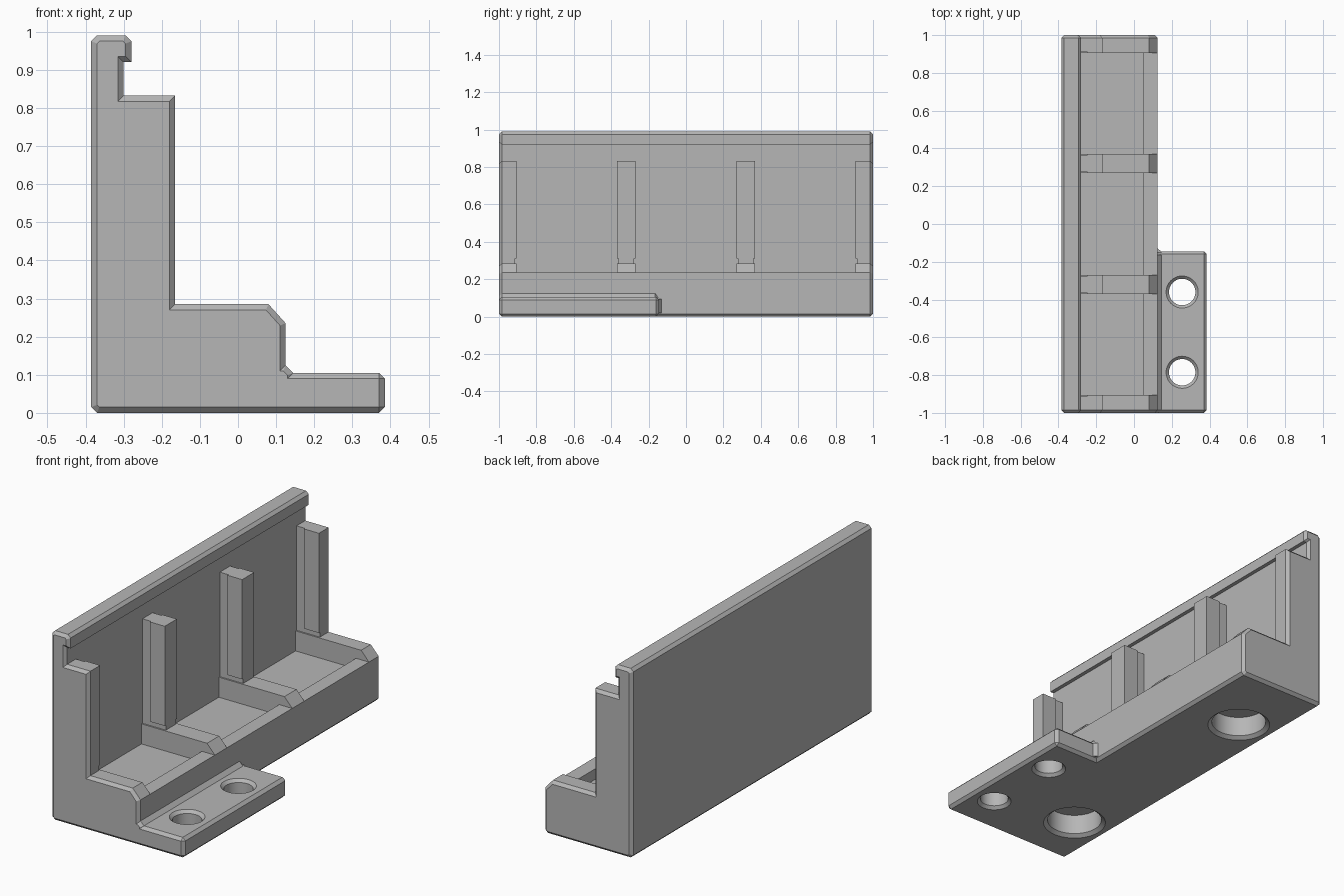
import bpy, bmesh, math

cube = bpy.data.objects.get("Cube")
if cube:
    bpy.data.objects.remove(cube, do_unlink=True)

GREY = 0.47
CH = 0.015  # chamfer width
mat = bpy.data.materials.new("plain grey")
mat.use_nodes = True
mat.diffuse_color = (GREY, GREY, GREY, 1)
mat.node_tree.nodes["Principled BSDF"].inputs["Base Color"].default_value = (GREY, GREY, GREY, 1)


def finish(name, bm):
    bmesh.ops.recalc_face_normals(bm, faces=bm.faces[:])
    me = bpy.data.meshes.new(name)
    bm.to_mesh(me)
    bm.free()
    me.materials.append(mat)
    ob = bpy.data.objects.new(name, me)
    bpy.context.collection.objects.link(ob)
    return ob


def prism(name, profile, y0, y1, chamfer=0.0):
    """Extrude an (x, z) profile along y, optionally chamfering both ends."""
    bm = bmesh.new()
    a = [bm.verts.new((x, y0 + chamfer, z)) for x, z in profile]
    b = [bm.verts.new((x, y1 - chamfer, z)) for x, z in profile]
    n = len(a)
    for i in range(n):
        j = (i + 1) % n
        bm.faces.new((a[i], a[j], b[j], b[i]))
    ends = [(bm.faces.new(a), y0), (bm.faces.new(b[::-1]), y1)]
    bmesh.ops.recalc_face_normals(bm, faces=bm.faces[:])
    if chamfer:
        for face, y in ends:
            bmesh.ops.inset_individual(bm, faces=[face], thickness=chamfer,
                                       depth=0, use_even_offset=True)
            for v in face.verts:
                v.co.y = y
    return finish(name, bm)


def turned(name, rings, x, y, sides=48):
    """Stack circular rings of (radius, z) into a closed round solid."""
    bm = bmesh.new()
    loops = []
    for r, z in rings:
        angles = [2 * math.pi * i / sides for i in range(sides)]
        loops.append([bm.verts.new((x + r * math.cos(t), y + r * math.sin(t), z)) for t in angles])
    for lo, hi in zip(loops, loops[1:]):
        for i in range(sides):
            j = (i + 1) % sides
            bm.faces.new((lo[i], lo[j], hi[j], hi[i]))
    bm.faces.new(loops[0][::-1])
    bm.faces.new(loops[-1])
    return finish(name, bm)


def combine(target, tool, operation):
    mod = target.modifiers.new(tool.name, 'BOOLEAN')
    mod.operation = operation
    mod.solver = 'EXACT'
    mod.object = tool
    tool.hide_render = True
    bpy.context.view_layer.objects.active = target
    bpy.ops.object.modifier_apply(modifier=mod.name)
    bpy.data.objects.remove(tool, do_unlink=True)


# Main body: tall back wall with hooked lip, rib step and base
body = prism("rack_body", [
    (-0.37, 0), (0.11, 0), (0.125, CH), (0.125, 0.235), (0.08, 0.285),
    (-0.165, 0.285), (-0.165, 0.832), (-0.30, 0.832), (-0.30, 0.92),
    (-0.28, 0.92), (-0.28, 0.975), (-0.295, 0.99), (-0.37, 0.99),
    (-0.385, 0.975), (-0.385, CH)], -1, 1, CH)

# Three bays between the ribs, with small reliefs behind and under each rib
for y0, y1 in ((-0.905, -0.37), (-0.27, 0.27), (0.37, 0.905)):
    combine(body, prism("bay_cutter", [
        (-0.30, 0.18), (0.05, 0.18), (0.05, 0.235), (0.3, 0.235),
        (0.3, 0.9), (-0.30, 0.9)], y0, y1), 'DIFFERENCE')
    combine(body, prism("relief_cutter", [
        (-0.30, 0.285), (0, 0.285), (0, 0.31), (-0.25, 0.31),
        (-0.25, 0.9), (-0.30, 0.9)], y0 - 0.008, y1 + 0.008), 'DIFFERENCE')

# Mounting tab with chamfered edges
bm = bmesh.new()
bmesh.ops.create_cube(bm, size=1)
for v in bm.verts:
    v.co = (0.1925 + v.co.x * 0.385, -0.5725 + v.co.y * 0.855, 0.0525 + v.co.z * 0.105)
bmesh.ops.bevel(bm, geom=bm.edges[:], offset=CH, segments=1, affect='EDGES', profile=0.5)
combine(body, finish("mounting_tab", bm), 'UNION')

# Sloped fillets where the tab meets the body
combine(body, prism("tab_fillet", [
    (0.09, 0.05), (0.145, 0.05), (0.145, 0.105), (0.125, 0.125), (0.09, 0.125)],
    -1, -0.15, CH), 'UNION')
bm = bmesh.new()
corner = bm.faces.new([bm.verts.new((x, y, 0.02)) for x, y in
                       ((0.1, -0.2), (0.145, -0.2), (0.145, -0.145), (0.125, -0.13), (0.1, -0.13))])
top = bmesh.ops.extrude_face_region(bm, geom=[corner])["geom"]
for v in top:
    if isinstance(v, bmesh.types.BMVert):
        v.co.z = 0.095
combine(body, finish("corner_fillet", bm), 'UNION')

# Screw holes through the tab, chamfered on both sides
for y in (-0.785, -0.36):
    combine(body, turned("screw_hole", [
        (0.1, -CH), (0.07, CH), (0.07, 0.09), (0.1, 0.12)], 0.255, y), 'DIFFERENCE')

# Round blind pockets in the underside
for y in (-0.69, 0.59):
    combine(body, turned("round_pocket", [
        (0.175, -CH), (0.135, CH), (0.135, 0.12)], -0.19, y), 'DIFFERENCE')

bpy.ops.object.select_all(action='DESELECT')
body.select_set(True)
bpy.context.view_layer.objects.active = body
bpy.ops.object.shade_smooth_by_angle(angle=math.radians(25))
